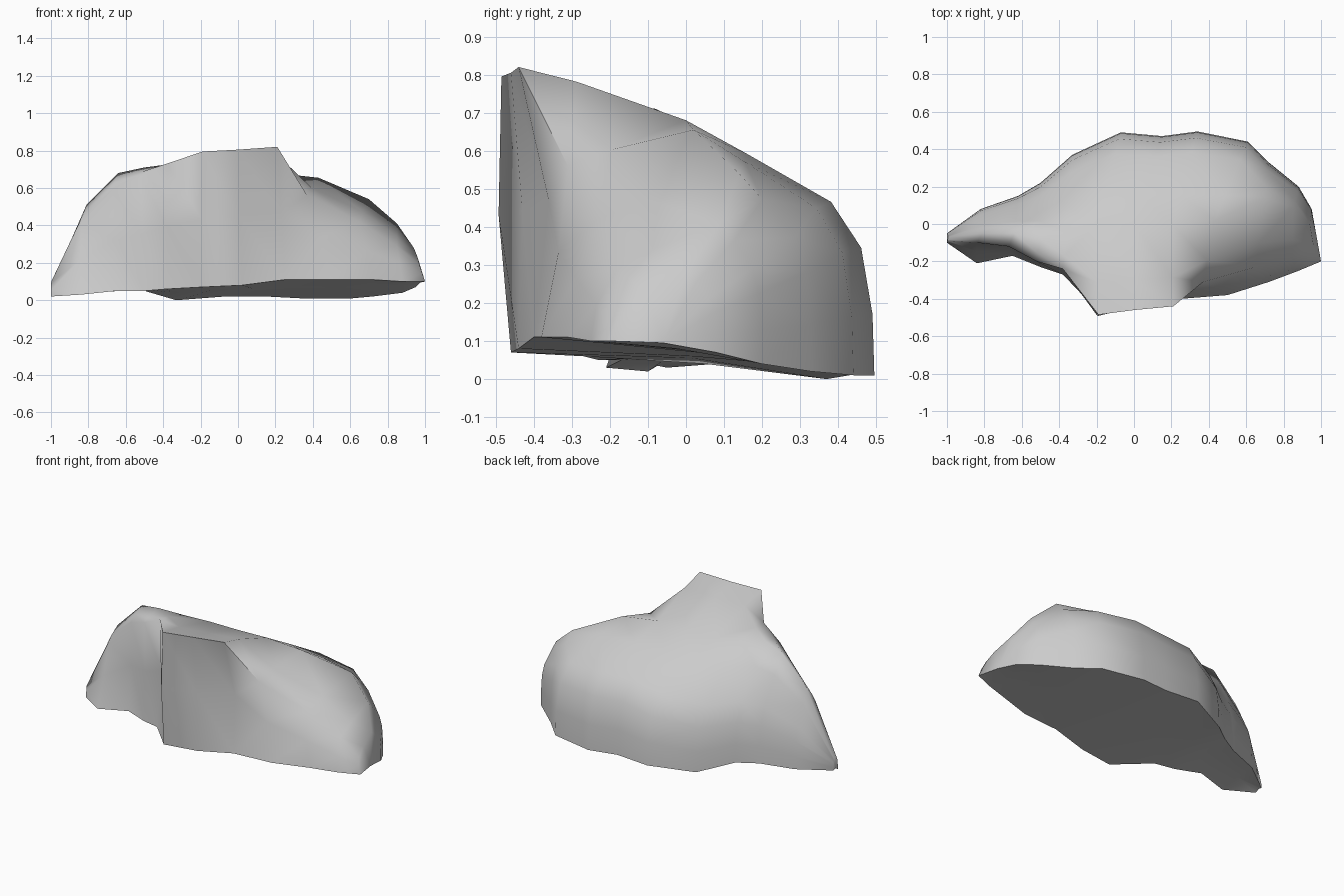
import bpy, bmesh, math
from mathutils import Vector

if "Cube" in bpy.data.objects:
    bpy.data.objects.remove(bpy.data.objects["Cube"])

# Rails running left to right along the boulder, matched point by point
front_foot = [(-1, -.10, .02), (-.84, -.21, .03), (-.65, -.17, .05), (-.5, -.23, .05),
              (-.38, -.27, .06), (-.2, -.46, .07), (.02, -.44, .08), (.25, -.40, .11),
              (.50, -.38, .11), (.72, -.31, .11), (.88, -.25, .1), (1, -.2, .1)]
front_rim = [(-1, -.09, .09), (-.84, -.10, .41), (-.67, -.12, .59), (-.52, -.2, .66),
             (-.38, -.24, .73), (-.19, -.485, .795), (0, -.46, .805), (.21, -.44, .82),
             (.37, -.31, .56), (.65, -.23, .42), (.85, -.18, .29), (.97, -.17, .19)]
ridge = [(-.99, -.07, .1), (-.81, -.05, .51), (-.64, -.05, .68), (-.5, -.08, .71),
         (-.36, -.04, .69), (-.2, 0, .675), (0, 0, .675), (.2, 0, .68),
         (.43, .02, .655), (.7, .14, .54), (.85, .09, .41), (.94, 0, .28)]
back_foot = [(-1, -.05, .03), (-.82, .08, .04), (-.62, .15, .05), (-.5, .22, .05),
             (-.33, .37, 0), (-.07, .49, .02), (.15, .47, .02), (.34, .495, .01),
             (.61, .44, .01), (.72, .33, .02), (.88, .2, .04), (.95, .08, .07)]
# How far the middle of the front wall is pushed in (+) or out (-)
wall_push = [0, .01, .02, .01, .04, -.02, .02, .06, .01, -.02, -.02, -.01]
# How full the back shoulder is: 1 rounded, 0 a straight slope
fullness = [1, .7, .7, .7, .75, .9, 1, 1, 1, 1, 1, 1]


def cross_section(foot, rim, top, back, push, full):
    """Closed ring: front wall, top slope, rounded back shoulder, underside."""
    a, c, d, f = map(Vector, (foot, rim, top, back))
    ring = [a, a.lerp(c, .5) + Vector((0, push, 0)), c,
            c.lerp(d, .35) + Vector((0, 0, .01)), d]
    for out, up in ((.32, .87), (.77, .68), (.93, .5), (.99, .24)):
        p = d.lerp(f, out)
        p.z = f.z + (d.z - f.z) * (up * full + (1 - out) * (1 - full))
        ring.append(p)
    ring += [f, f.lerp(a, .5) + Vector((0, 0, .01))]
    return ring


# Boulder: loft the sections and close both tips
bm = bmesh.new()
rings = [[bm.verts.new(p) for p in cross_section(*s)]
         for s in zip(front_foot, front_rim, ridge, back_foot, wall_push, fullness)]
n = len(rings[0])
for r, s in zip(rings, rings[1:]):
    for i in range(n):
        j = (i + 1) % n
        bm.faces.new((r[i], s[i], s[j], r[j]))
bm.faces.new(rings[0])
bm.faces.new(rings[-1][::-1])
bmesh.ops.triangulate(bm, faces=bm.faces[:], quad_method='SHORT_EDGE')
bmesh.ops.recalc_face_normals(bm, faces=bm.faces[:])

mesh = bpy.data.meshes.new("boulder")
bm.to_mesh(mesh)
bm.free()
boulder = bpy.data.objects.new("boulder", mesh)
bpy.context.collection.objects.link(boulder)

# Smooth shading with the hard rims kept
bpy.context.view_layer.objects.active = boulder
boulder.select_set(True)
bpy.ops.object.shade_smooth_by_angle(angle=math.radians(75))
